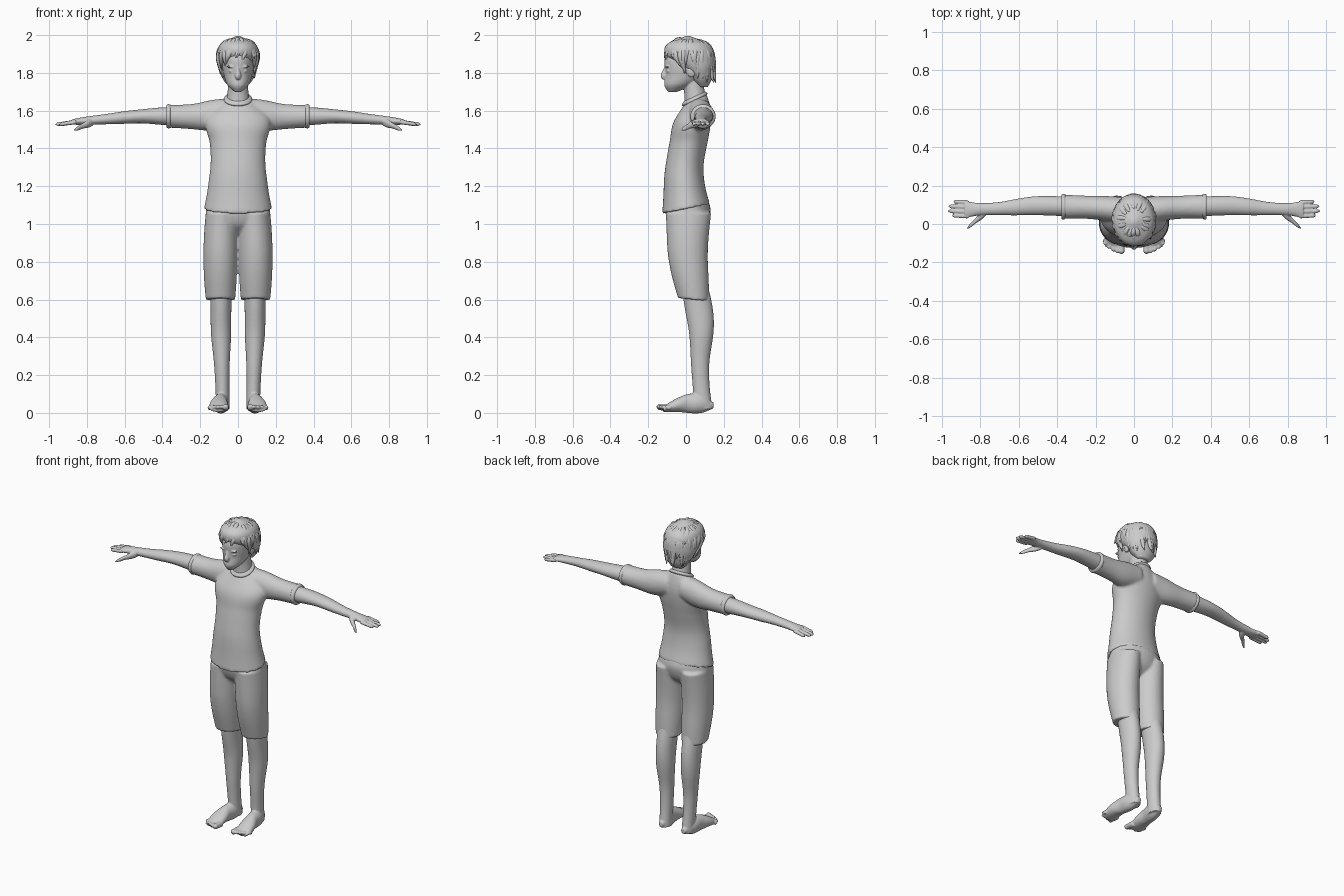
import bpy
import bmesh
import math
import random
from mathutils import Vector, Matrix

if "Cube" in bpy.data.objects:
    bpy.data.objects.remove(bpy.data.objects["Cube"], do_unlink=True)

GREY_COLOUR = (.6, .6, .6, 1)
grey = bpy.data.materials.new("plain_grey")
grey.use_nodes = True
grey.diffuse_color = GREY_COLOUR
grey.node_tree.nodes["Principled BSDF"].inputs["Base Color"].default_value = GREY_COLOUR

RIGHTWARD, BACKWARD, UPWARD = Vector.Fill(3), Vector.Fill(3), Vector.Fill(3)
RIGHTWARD.x = BACKWARD.y = UPWARD.z = 1
CROSS_SECTION = {"along_x": (BACKWARD, UPWARD), "along_y": (RIGHTWARD, UPWARD), "along_z": (RIGHTWARD, BACKWARD)}


def blend(knots, t):
    """Smooth curve through evenly spaced numbers or vectors, with t from start to end."""
    last = len(knots) - 1
    i = min(int(t * last), last - 1)
    f = t * last - i
    before, start, end, after = (knots[min(max(i + k, 0), last)] for k in (-1, 0, 1, 2))
    leave, arrive = (end - before) / 2, (after - start) / 2
    ease = f * f * (3 - 2 * f)
    return start + (end - start) * ease + leave * f * (1 - f) ** 2 - arrive * f * f * (1 - f)


def tube(bm, direction, path, widths, depths, tilts=(0, 0), paired=False, sides=32, steps=30):
    """Closed tube along a path; its cross-section radii follow short profiles."""
    across, over = CROSS_SECTION[direction]
    for mirror in ((1, -1) if paired else (1,)):
        points = [Vector((x * mirror, y, z)) for x, y, z in path]
        loops = []
        for step in range(steps + 1):
            t = step / steps
            centre, tilt = blend(points, t), blend(tilts, t)
            width, depth = blend(widths, t), blend(depths, t)
            loop = []
            for k in range(sides):
                angle = math.tau * k / sides
                offset = across * math.cos(angle) * width + over * math.sin(angle) * depth
                loop.append(bm.verts.new(centre + offset + UPWARD * offset.y * tilt))
            loops.append(loop)
        for lower, upper in zip(loops, loops[1:]):
            for k in range(sides):
                n = (k + 1) % sides
                bm.faces.new((lower[k], lower[n], upper[n], upper[k]))
        bm.faces.new(loops[0])
        bm.faces.new(loops[-1])


def ball(bm, place, size):
    """Ellipsoid, repeated on the other side when it is off centre."""
    x, y, z = place
    for px in {x, -x}:
        matrix = Matrix.Translation((px, y, z)) @ Matrix.Diagonal((*size, 1))
        bmesh.ops.create_uvsphere(bm, u_segments=20, v_segments=12, radius=1, matrix=matrix)


def digit(bm, direction, base, tip, radius):
    """Rounded finger or toe on both sides."""
    profile = [radius * k for k in (1, 1, 1, .9, .9, .2)]
    tube(bm, direction, [base, tip], profile, profile, paired=True, sides=16)


def finish(name, bm, voxel=None, softness=3):
    bmesh.ops.recalc_face_normals(bm, faces=bm.faces)
    mesh = bpy.data.meshes.new(name)
    bm.to_mesh(mesh)
    bm.free()
    mesh.shade_smooth()
    mesh.materials.append(grey)
    obj = bpy.data.objects.new(name, mesh)
    bpy.context.collection.objects.link(obj)
    if voxel:
        fuse = obj.modifiers.new("fuse", "REMESH")
        fuse.mode = "VOXEL"
        fuse.voxel_size = voxel
        fuse.use_smooth_shade = True
        soften = obj.modifiers.new("soften", "SMOOTH")
        soften.iterations = softness


# Shirt: torso and two sleeves fused together
bm = bmesh.new()
tube(bm, "along_z", [(0, 0, 1.08), (0, -.01, 1.28), (0, .02, 1.47), (0, .05, 1.66)],
     [.18, .16, .145, .15, .17, .07], [.126, .11, .1, .1, .1, .06], tilts=[.2, 0, 0, .45], sides=48)
tube(bm, "along_x", [(.05, .07, 1.59), (.2, .085, 1.57), (.375, .09, 1.57)],
     [.07, .065, .06, .064], [.075, .08, .065, .06], paired=True)
finish("shirt", bm, voxel=.008, softness=6)

# Neckband and sleeve hems
bm = bmesh.new()
tube(bm, "along_z", [(0, .046, 1.65), (0, .046, 1.675)], [.07, .075, .065], [.06, .067, .057], tilts=[.45, .45])
finish("neckband", bm)
bm = bmesh.new()
tube(bm, "along_x", [(.355, .09, 1.57), (.378, .09, 1.57)], [.06, .067, .063], [.06, .064, .06], paired=True)
finish("sleeve_hems", bm)

# Shorts: pelvis and two legs fused together
bm = bmesh.new()
tube(bm, "along_z", [(0, .01, .95), (0, .01, 1.12)], [.1, .16, .17, .16], [.05, .1, .12, .11])
tube(bm, "along_z", [(.093, .04, .6), (.093, .01, .83), (.087, .013, 1.06)],
     [.078, .088, .09, .084], [.083, .1, .11, .12], tilts=[-.1, 0], paired=True)
finish("shorts", bm, voxel=.008)

# Lower legs with feet and toes
bm = bmesh.new()
tube(bm, "along_z", [(.09, .05, .66), (.09, .08, .45), (.085, .075, .24), (.08, .09, .02)],
     [.058, .055, .053, .043, .037, .036], [.07, .074, .063, .05, .045, .05], paired=True)
tube(bm, "along_y", [(.08, .145, .04), (.09, .05, .05), (.1, -.03, .045), (.105, -.12, .02)],
     [.015, .04, .04, .05, .045], [.015, .05, .05, .035, .015], paired=True)
for i in range(5):
    x = .065 + .021 * i
    digit(bm, "along_y", (x, -.08, .025), (x, .003 * i * i - .157, .032), .012 if i else .018)
finish("legs_and_feet", bm, voxel=.005)

# Arms with hands, fingers and thumbs
bm = bmesh.new()
tube(bm, "along_x", [(.32, .09, 1.57), (.51, .095, 1.57), (.7, .08, 1.555), (.88, .075, 1.54)],
     [.053, .051, .049, .043, .034, .032, .045], [.05, .046, .037, .033, .027, .022, .014], paired=True)
for i in range(4):
    y = .112 - .024 * i
    digit(bm, "along_x", (.86, y, 1.54), (.97 - .012 * (i - 1.6) ** 2, y + .004, 1.527), .0115)
thumb = [.02, .022, .015, .012, .003]
tube(bm, "along_x", [(.77, .065, 1.54), (.82, .02, 1.52), (.87, -.025, 1.495)], thumb, thumb, paired=True)
finish("arms_and_hands", bm, voxel=.004)

# Head: skull, neck and facial features fused together
bm = bmesh.new()
tube(bm, "along_z", [(0, -.07, 1.7), (0, 0, 1.79), (0, .008, 1.88), (0, .01, 1.97)],
     [.02, .058, .076, .083, .08, .06, .02], [.025, .08, .11, .122, .12, .1, .05])
neck = [.07, .055, .05]
tube(bm, "along_z", [(0, .06, 1.6), (0, .03, 1.8)], neck, neck)
tube(bm, "along_z", [(0, -.105, 1.835), (0, -.118, 1.765)], [.008, .01, .017, .01], [.008, .014, .02, .008])
for z in (1.74, 1.75):
    ball(bm, (0, -.103, z), (.022, .009, .005))
ball(bm, (.034, -.092, 1.81), (.016, .011, .007))
ball(bm, (.035, -.1, 1.833), (.026, .01, .006))
ball(bm, (.08, .03, 1.81), (.012, .024, .034))
finish("head", bm, voxel=.004)

# Hair: a cap of hair under layered tapering locks
bm = bmesh.new()
tube(bm, "along_z", [(0, .09, 1.725), (0, .065, 1.815), (0, .02, 1.9), (0, .01, 1.995)],
     [.045, .078, .1, .109, .111, .093, .01], [.025, .055, .083, .115, .132, .112, .01])
finish("hair_cap", bm)

random.seed(4)
curve = bpy.data.curves.new("hair_locks", "CURVE")
curve.dimensions = "3D"
curve.bevel_depth = .017
curve.bevel_resolution = 2
curve.resolution_u = 3
curve.use_fill_caps = True
curve.materials.append(grey)
for reach, count in ((.55, 14), (.8, 20), (1, 26)):
    for i in range(count):
        turn = math.tau * (i + random.uniform(-.3, .3)) / count
        rearward = (1 - math.cos(turn)) / 2
        end = math.radians(88 + 62 * rearward ** .6) * reach + random.uniform(-.1, .1)
        sway = random.uniform(-.35, .35)
        strand = curve.splines.new("NURBS")
        strand.points.add(6)
        for k, point in enumerate(strand.points):
            t = k / 6
            polar = end * (.35 + .65 * t)
            angle = turn + sway * t * t
            below = max(0, -math.cos(polar))
            flick = .92 + (.13 if rearward > .2 else .06) * t ** 4
            spread = math.sin(min(polar, math.pi / 2)) * (1 - .35 * below) * flick
            point.co = (math.sin(angle) * .112 * spread,
                        .016 + .05 * below - math.cos(angle) * .135 * spread,
                        1.875 + (.15 if below else .118) * math.cos(polar) * min(flick, .95), 1)
            point.radius = blend([.5, .9, 1, .7, .08], t)
        strand.use_endpoint_u = True
        strand.order_u = 4
locks = bpy.data.objects.new("hair_locks", curve)
bpy.context.collection.objects.link(locks)
